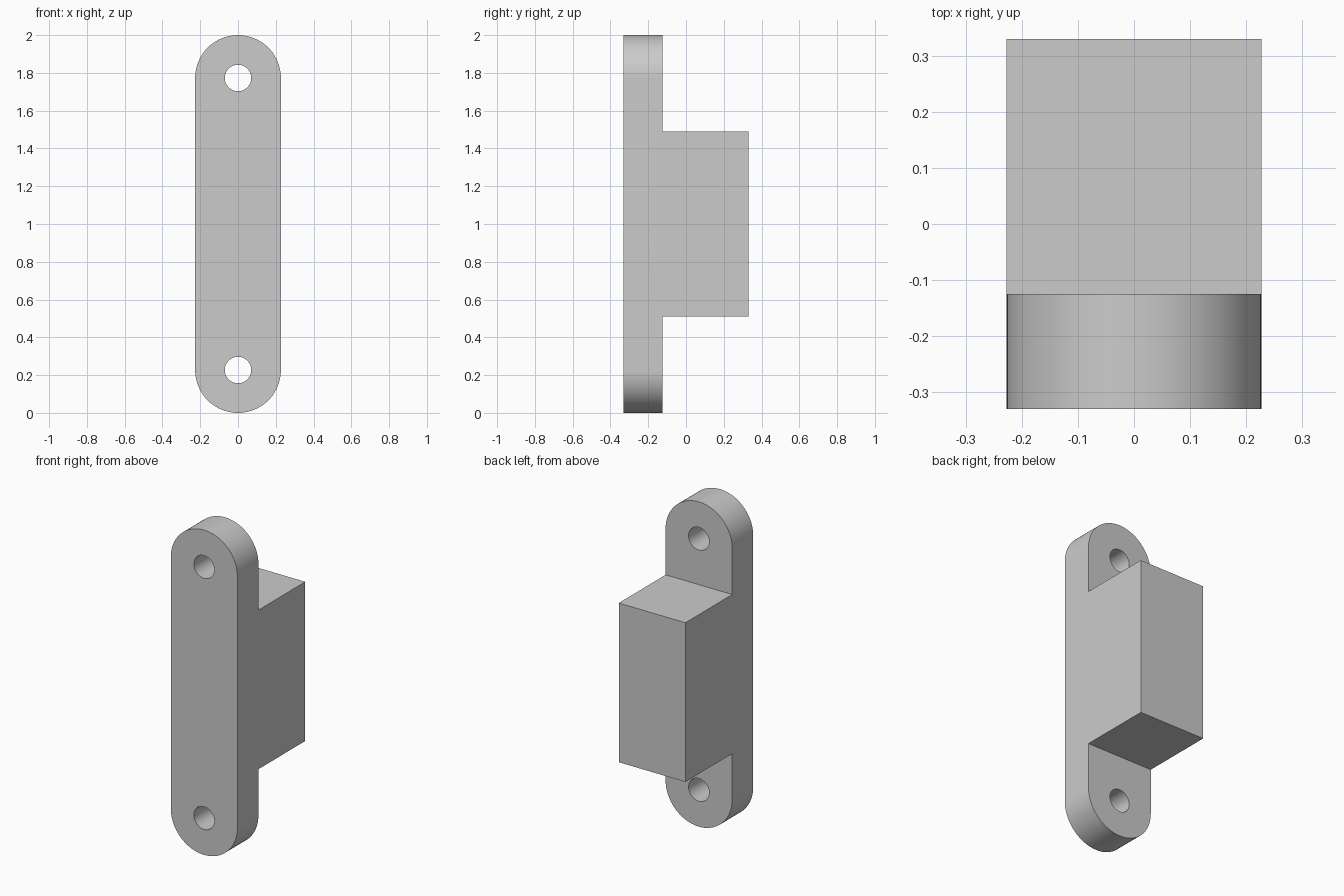
import bpy, bmesh, math
from mathutils import Vector

if "Cube" in bpy.data.objects:
    bpy.data.objects.remove(bpy.data.objects["Cube"])

R, HOLE = 0.227, 0.07          # end radius, screw hole radius
FRONT, STEP, BACK = -0.33, -0.125, 0.33
LOW, HIGH = 0.51, 1.49         # block height range
CENTRES = (R, 2 - R)           # hole / end arc centres


def arc(z, radius, start, sweep, n):
    return [(radius * math.cos(start + sweep * i / n),
             FRONT,
             z + radius * math.sin(start + sweep * i / n)) for i in range(n + 1)]


def loop(bm, pts):
    verts = [bm.verts.new(p) for p in pts]
    return [bm.edges.new((verts[i - 1], verts[i])) for i in range(len(verts))]


def extrude(bm, faces, depth):
    out = bmesh.ops.extrude_face_region(bm, geom=faces)
    verts = [g for g in out["geom"] if isinstance(g, bmesh.types.BMVert)]
    bmesh.ops.translate(bm, verts=verts, vec=(0, depth, 0))


bm = bmesh.new()

# Rounded plate outline with two screw holes
edges = loop(bm, arc(CENTRES[1], R, 0, math.pi, 48) + arc(CENTRES[0], R, math.pi, math.pi, 48))
for z in CENTRES:
    edges += loop(bm, arc(z, HOLE, 0, math.tau, 48)[:-1])
bmesh.ops.triangle_fill(bm, edges=edges, use_beauty=True, normal=(0, -1, 0))

# Cut lines where the block starts and ends
for z in (LOW, HIGH):
    bmesh.ops.bisect_plane(bm, geom=bm.verts[:] + bm.edges[:] + bm.faces[:],
                           plane_co=(0, 0, z), plane_no=(0, 0, 1))

# Plate thickness
extrude(bm, bm.faces[:], STEP - FRONT)

# Raised block on the rear
block = [f for f in bm.faces
         if all(abs(v.co.y - STEP) < 1e-4 for v in f.verts)
         and LOW < f.calc_center_median().z < HIGH]
extrude(bm, block, BACK - STEP)

bmesh.ops.recalc_face_normals(bm, faces=bm.faces[:])
bmesh.ops.dissolve_limit(bm, angle_limit=0.001, verts=bm.verts[:], edges=bm.edges[:])

mesh = bpy.data.meshes.new("mounting_bracket")
bm.to_mesh(mesh)
bm.free()
obj = bpy.data.objects.new("mounting_bracket", mesh)
bpy.context.collection.objects.link(obj)
bpy.context.view_layer.objects.active = obj
obj.select_set(True)
bpy.ops.object.shade_smooth_by_angle(angle=math.radians(30))
